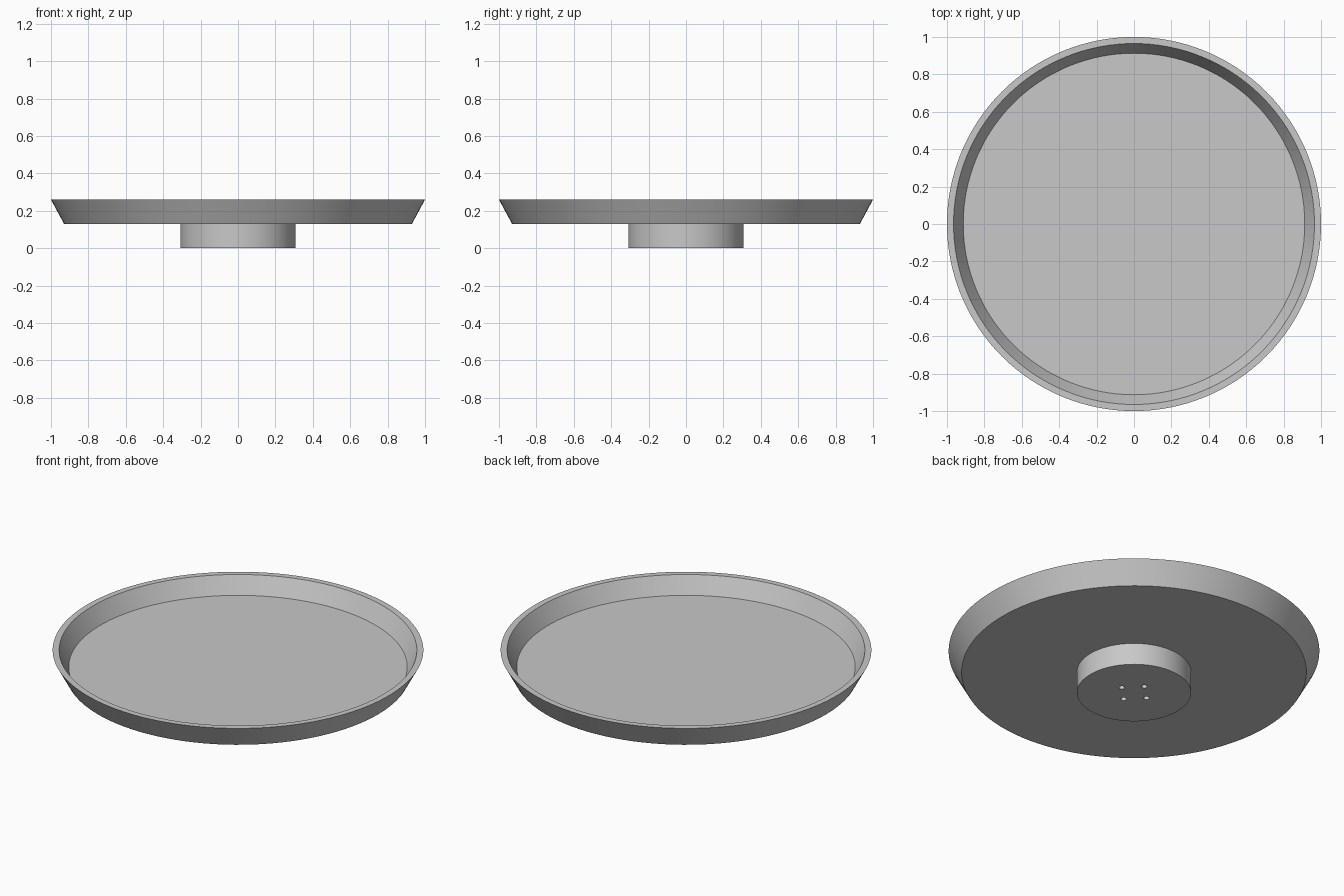
import bpy
import math
from mathutils import Matrix
import bmesh

cube = bpy.data.objects.get("Cube")
if cube:
    bpy.data.objects.remove(cube, do_unlink=True)

SEGMENTS = 128

# Single plain grey
grey = bpy.data.materials.new("plain grey")
grey.use_nodes = True
colour = (0.58, 0.58, 0.58, 1)
grey.diffuse_color = colour
grey.node_tree.nodes["Principled BSDF"].inputs["Base Color"].default_value = colour


def add_object(name, bm):
    bmesh.ops.recalc_face_normals(bm, faces=bm.faces)
    mesh = bpy.data.meshes.new(name)
    bm.to_mesh(mesh)
    bm.free()
    mesh.materials.append(grey)
    obj = bpy.data.objects.new(name, mesh)
    bpy.context.collection.objects.link(obj)
    return obj


def lathe(name, profile):
    """Turn (radius, height) points about z and cap both ends."""
    bm = bmesh.new()
    rings = []
    for r, z in profile:
        rings.append([bm.verts.new((r * math.cos(a), r * math.sin(a), z))
                      for a in (math.tau * i / SEGMENTS for i in range(SEGMENTS))])
    for low, high in zip(rings, rings[1:]):
        for i in range(SEGMENTS):
            j = (i + 1) % SEGMENTS
            bm.faces.new((low[i], low[j], high[j], high[i]))
    bm.faces.new(rings[0])
    bm.faces.new(rings[-1])
    return add_object(name, bm)


def smooth(obj):
    bpy.ops.object.select_all(action="DESELECT")
    obj.select_set(True)
    bpy.context.view_layer.objects.active = obj
    bpy.ops.object.shade_smooth_by_angle(angle=math.radians(30))


# Shallow dish with a flared wall and flat rim
dish = lathe("dish", [(0.93, 0.13), (1.0, 0.26), (0.965, 0.26), (0.913, 0.16)])

# Round foot, sunk slightly into the dish base
foot = lathe("foot", [(0.308, 0), (0.308, 0.135)])

# Four small screw holes under the foot
bm = bmesh.new()
for i in range(4):
    a = i * math.pi / 2
    place = Matrix.Translation((0.087 * math.cos(a), 0.087 * math.sin(a), 0))
    bmesh.ops.create_cone(bm, cap_ends=True, segments=24, radius1=0.016,
                          radius2=0.016, depth=0.1, matrix=place)
cutter = add_object("screw_hole_cutter", bm)
cutter.hide_render = True

holes = foot.modifiers.new("screw holes", "BOOLEAN")
holes.operation = "DIFFERENCE"
holes.solver = "EXACT"
holes.object = cutter
bpy.context.view_layer.objects.active = foot
bpy.ops.object.modifier_apply(modifier=holes.name)
bpy.data.objects.remove(cutter, do_unlink=True)

for part in (dish, foot):
    smooth(part)
